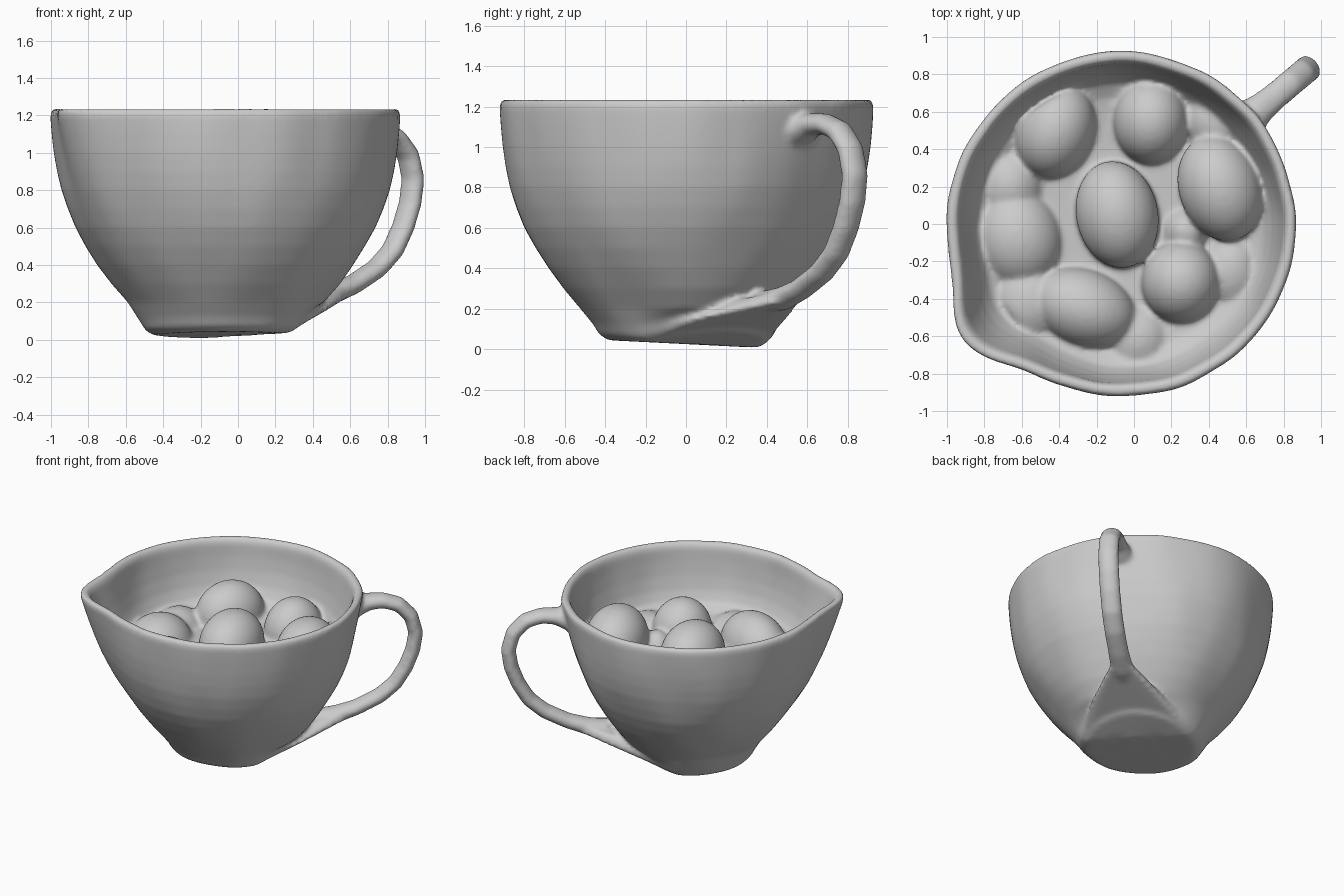
import bpy, bmesh
from math import sin, cos, pi, radians, exp, hypot
from mathutils import Vector, Matrix, noise

if "Cube" in bpy.data.objects:
    bpy.data.objects.remove(bpy.data.objects["Cube"])

CX = -0.06                      # axis of the bowl
SPOUT = radians(217)
HANDLE = radians(40)


def finish(bm, name):
    me = bpy.data.meshes.new(name)
    bmesh.ops.recalc_face_normals(bm, faces=bm.faces)
    bm.to_mesh(me)
    bm.free()
    ob = bpy.data.objects.new(name, me)
    bpy.context.collection.objects.link(ob)
    return ob


def near(a, centre, width):
    d = (a - centre + pi) % (2 * pi) - pi
    return exp(-(d / width) ** 2)


def wall_point(r, z, a):
    # pouring lip grows towards the rim; both ends of the handle axis are flattened
    k = min(1, r / 0.5)
    if z > 0.05:
        r += 0.125 * (z / 1.23) ** 1.2 * near(a, SPOUT, 0.25) * k
        r -= 0.045 * max(0, sin(pi * z / 1.23)) * k * (near(a, SPOUT, 0.4)
                                                     + near(a, HANDLE, 0.45))
    stretch = 1.018 if cos(a) < 0 else 1.0
    p = Vector((CX + stretch * r * cos(a), r * sin(a), z))
    n = noise.noise(Vector((p.x * 4, p.y * 4, p.z * 2))) * 0.012
    p.x += n * cos(a)
    p.y += n * sin(a)
    if z < 0.11:                # sloping foot, lifted towards the handle
        p.z += 0.3 * max(0, r * cos(a - HANDLE) - 0.14) - 0.05 * p.y
    return p


# bowl: outer wall, rim, inner wall and solid floor the eggs rest in
profile = [(0.01, 0.025), (0.15, 0.025), (0.27, 0.025), (0.38, 0.025), (0.425, 0.05),
           (0.455, 0.1), (0.52, 0.2),
           (0.605, 0.3), (0.68, 0.4), (0.745, 0.5), (0.80, 0.6), (0.84, 0.7),
           (0.872, 0.8), (0.893, 0.9), (0.908, 1.0), (0.918, 1.1), (0.925, 1.2),
           (0.915, 1.235), (0.875, 1.235), (0.856, 1.2), (0.845, 1.1), (0.828, 1.0),
           (0.80, 0.9), (0.76, 0.82), (0.68, 0.775), (0.55, 0.755), (0.45, 0.75),
           (0.22, 0.745)]
N = 128
bm = bmesh.new()
rings = [[bm.verts.new(wall_point(r, z, 2 * pi * i / N)) for i in range(N)]
         for r, z in profile]
for lo, hi in zip(rings, rings[1:]):
    for i in range(N):
        j = (i + 1) % N
        bm.faces.new((lo[i], lo[j], hi[j], hi[i]))
bm.faces.new(rings[0][::-1])
bm.faces.new(rings[-1])
cup = finish(bm, "cup_with_eggs")


def radial(r, z, side=0.0):
    # point measured outwards along the handle direction
    return Vector((CX + r * cos(HANDLE) - side * sin(HANDLE),
                   r * sin(HANDLE) + side * cos(HANDLE), z))


# flat wedge from the foot up to the lower end of the handle
bm = bmesh.new()
for i in range(17):
    a = HANDLE + radians(-120 + 225 * i / 16)
    for r, z in ((0.41, 0.04), (0.425, 0.09)):
        bm.verts.new(wall_point(r, z, a))
for side in (-0.05, 0.05):
    bm.verts.new(radial(0.84, 0.24, side))
    bm.verts.new(radial(0.80, 0.29, side))
bm.verts.new(radial(0.46, 0.16, -0.28))
bmesh.ops.convex_hull(bm, input=bm.verts)
wedge = finish(bm, "handle_wedge")

# loop handle: swept oval section, flared where it meets the wall
path = [(0.88, 1.08), (0.97, 1.11), (1.07, 1.115), (1.18, 1.08), (1.265, 0.99),
        (1.30, 0.86), (1.28, 0.73), (1.23, 0.60), (1.155, 0.475), (1.045, 0.38),
        (0.88, 0.295), (0.74, 0.25), (0.60, 0.23)]
bm = bmesh.new()
rings = []
for k, (r, z) in enumerate(path):
    p0, p1 = path[max(k - 1, 0)], path[min(k + 1, len(path) - 1)]
    t = Vector((p1[0] - p0[0], p1[1] - p0[1])).normalized()
    flare = 1.4 if k == 0 else 1.1 if k in (1, 11, 12) else 1.0
    ring = []
    for i in range(16):
        a = 2 * pi * i / 16
        u = 0.053 * flare * cos(a)
        ring.append(bm.verts.new(radial(r - t.y * u, z + t.x * u, 0.075 * flare * sin(a))))
    rings.append(ring)
for lo, hi in zip(rings, rings[1:]):
    for i in range(16):
        j = (i + 1) % 16
        bm.faces.new((lo[i], lo[j], hi[j], hi[i]))
bm.faces.new(rings[0])
bm.faces.new(rings[-1])
handle = finish(bm, "handle")

# eggs: x, y, top height, half width, half length, turn in degrees
eggs = [(-0.09, 0.05, 1.04, 0.22, 0.29, 12), (0.46, 0.19, 1.07, 0.22, 0.29, 20),
        (0.09, 0.55, 1.00, 0.20, 0.23, 0), (-0.42, 0.50, 1.01, 0.21, 0.26, -20),
        (-0.62, -0.08, 0.92, 0.24, 0.28, 15), (-0.27, -0.45, 0.97, 0.21, 0.29, 70),
        (0.25, -0.31, 1.00, 0.21, 0.22, 0), (-0.56, -0.42, 0.87, 0.24, 0.26, 0),
        (0.52, -0.25, 0.84, 0.20, 0.26, 0), (0.45, 0.54, 0.90, 0.20, 0.24, 50),
        (0.02, -0.62, 0.83, 0.22, 0.24, 0), (0.28, -0.04, 0.85, 0.15, 0.15, 0),
        (-0.66, 0.20, 0.86, 0.20, 0.24, 0)]
parts = [wedge, handle]
for x, y, top, w, l, turn in eggs:
    bm = bmesh.new()
    m = (Matrix.Translation((x, y, top - 0.24)) @ Matrix.Rotation(radians(turn), 4, 'Z')
         @ Matrix.Diagonal((w, l, 0.24, 1)))
    bmesh.ops.create_uvsphere(bm, u_segments=32, v_segments=20, radius=1, matrix=m)
    for v in bm.verts:          # keep the hidden underside inside the bowl
        v.co.z = max(v.co.z, 0.68)
        d = hypot(v.co.x - CX, v.co.y)
        if d > 0.77:
            v.co.x = CX + (v.co.x - CX) * 0.77 / d
            v.co.y *= 0.77 / d
    parts.append(finish(bm, "egg"))

# fuse everything into one soft clay-like surface
bpy.ops.object.select_all(action='DESELECT')
for ob in parts + [cup]:
    ob.select_set(True)
bpy.context.view_layer.objects.active = cup
bpy.ops.object.join()
remesh = cup.modifiers.new("fuse", 'REMESH')
remesh.mode = 'VOXEL'
remesh.voxel_size = 0.015
remesh.use_smooth_shade = True
soft = cup.modifiers.new("soften", 'SMOOTH')
soft.factor = 0.5
soft.iterations = 12
